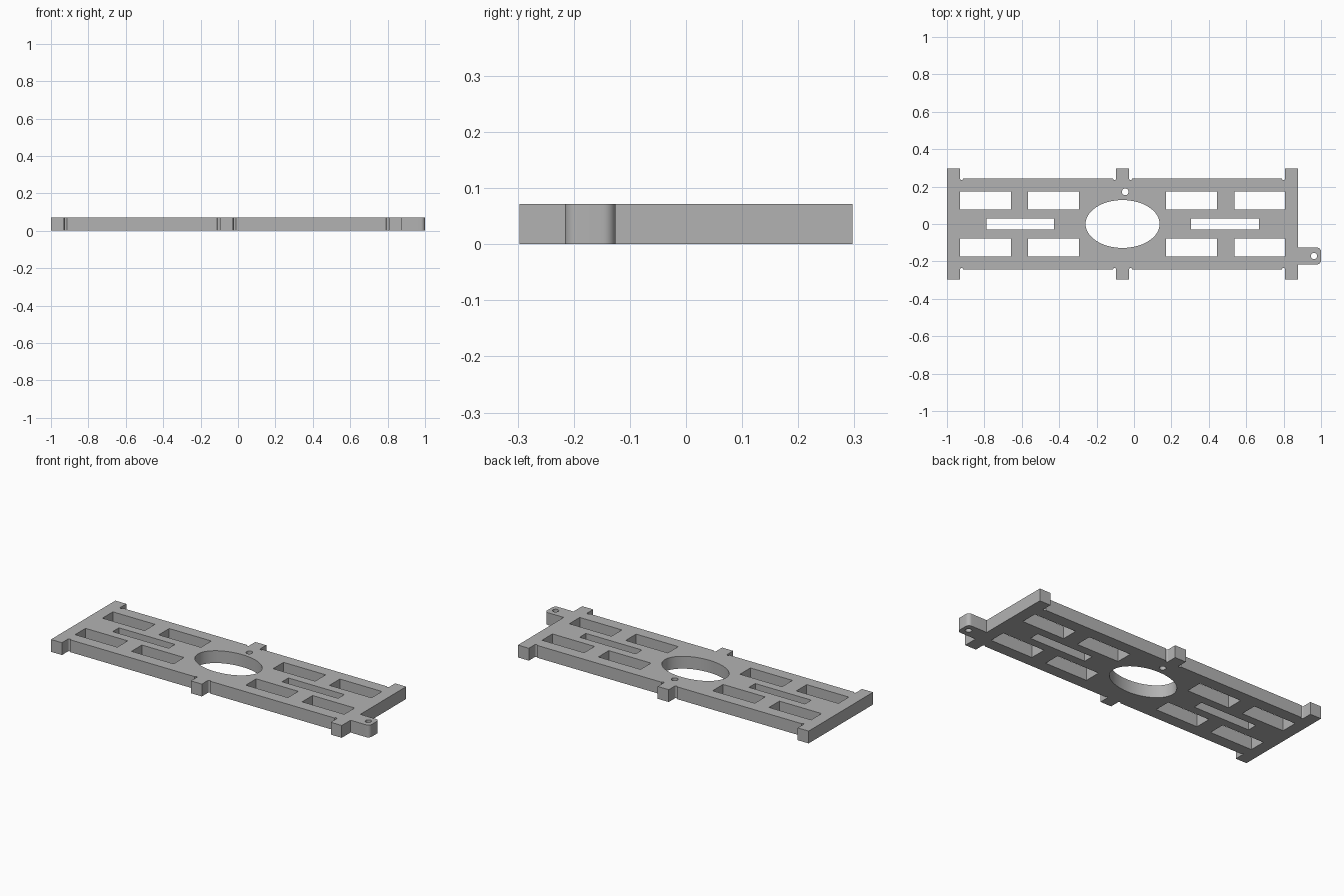
import bpy
import bmesh
from math import pi, cos, sin

cube = bpy.data.objects.get("Cube")
if cube:
    bpy.data.objects.remove(cube)

THICK = 0.072
MID = -0.061               # centre line of the plate
LEFT, RIGHT = -1.0, 0.878  # plate ends
EDGE, TAB = 0.242, 0.297   # half depth of the plate and of its tabs
TAB_W = 0.071
RELIEF = 0.0075


def arc(cx, cy, rx, ry, start, end, steps):
    """Points along an elliptical arc."""
    angles = [start + (end - start) * i / steps for i in range(steps + 1)]
    return [(cx + rx * cos(a), cy + ry * sin(a)) for a in angles]


def ellipse(cx, cy, rx, ry, steps):
    return arc(cx, cy, rx, ry, 0, 2 * pi, steps)[:-1]


def rect(cx, cy, hx, hy):
    return [(cx - hx, cy - hy), (cx + hx, cy - hy), (cx + hx, cy + hy), (cx - hx, cy + hy)]


def long_edge():
    """Back edge from left to right: three tabs with round corner reliefs."""
    pts = []
    for start in (LEFT, MID - TAB_W / 2, RIGHT - TAB_W):
        end = start + TAB_W
        if start > LEFT:
            pts += arc(start - RELIEF, EDGE, RELIEF, RELIEF, -pi, 0, 10)
        pts += [(start, TAB), (end, TAB)]
        if start < RIGHT - TAB_W:
            pts += arc(end + RELIEF, EDGE, RELIEF, RELIEF, pi, 2 * pi, 10)
    return pts


# Plate outline, with the rounded ear on the right end
back = long_edge()
front = [(x, -y) for x, y in reversed(back)]
ear_top, ear_bottom, ear_end, ear_r = -0.126, -0.216, 1.0, 0.022
ear = [(RIGHT, ear_top)]
ear += arc(ear_end - ear_r, ear_top - ear_r, ear_r, ear_r, pi / 2, 0, 8)
ear += arc(ear_end - ear_r, ear_bottom + ear_r, ear_r, ear_r, 0, -pi / 2, 8)
ear += [(RIGHT, ear_bottom)]
loops = [back + ear + front]

# Round openings: centre window, locating hole, ear hole
loops.append(ellipse(MID, 0, 0.198, 0.128, 64))
loops.append(ellipse(-0.047, 0.172, 0.018, 0.018, 24))
loops.append(ellipse(0.962, -0.171, 0.017, 0.017, 24))

# Slots, mirrored about the plate centre
for side in (-1, 1):
    loops.append(rect(MID + side * 0.547, 0, 0.181, 0.029))
    for offset in (0.369, 0.733):
        for row in (-1, 1):
            loops.append(rect(MID + side * offset, row * 0.126, 0.136, 0.048))

# Fill the loops and extrude them to the plate thickness
curve = bpy.data.curves.new("plate_profile", "CURVE")
curve.dimensions = "2D"
curve.fill_mode = "BOTH"
curve.extrude = THICK / 2
for pts in loops:
    spline = curve.splines.new("POLY")
    spline.points.add(len(pts) - 1)
    for point, (x, y) in zip(spline.points, pts):
        point.co = (x, y, THICK / 2, 1)
    spline.use_cyclic_u = True
profile = bpy.data.objects.new("plate_profile", curve)
bpy.context.collection.objects.link(profile)
bpy.context.view_layer.update()
depsgraph = bpy.context.evaluated_depsgraph_get()
mesh = bpy.data.meshes.new_from_object(profile.evaluated_get(depsgraph))
bpy.data.objects.remove(profile)

# Weld the caps to the walls and lift the plate onto the ground plane
bm = bmesh.new()
bm.from_mesh(mesh)
bmesh.ops.remove_doubles(bm, verts=bm.verts, dist=0.0002)
low = min(v.co.z for v in bm.verts)
bmesh.ops.translate(bm, verts=bm.verts, vec=(0, 0, -low))
bmesh.ops.recalc_face_normals(bm, faces=bm.faces)
bm.to_mesh(mesh)
bm.free()

mesh.name = "mounting_plate"
plate = bpy.data.objects.new("mounting_plate", mesh)
bpy.context.collection.objects.link(plate)

# Plain grey metal
grey = bpy.data.materials.new("plain_grey")
grey.use_nodes = True
colour = (0.45, 0.45, 0.45, 1)
grey.diffuse_color = colour
grey.node_tree.nodes["Principled BSDF"].inputs["Base Color"].default_value = colour
mesh.materials.clear()
mesh.materials.append(grey)

bpy.ops.object.select_all(action="DESELECT")
plate.select_set(True)
bpy.context.view_layer.objects.active = plate
bpy.ops.object.shade_smooth_by_angle(angle=pi / 6)
